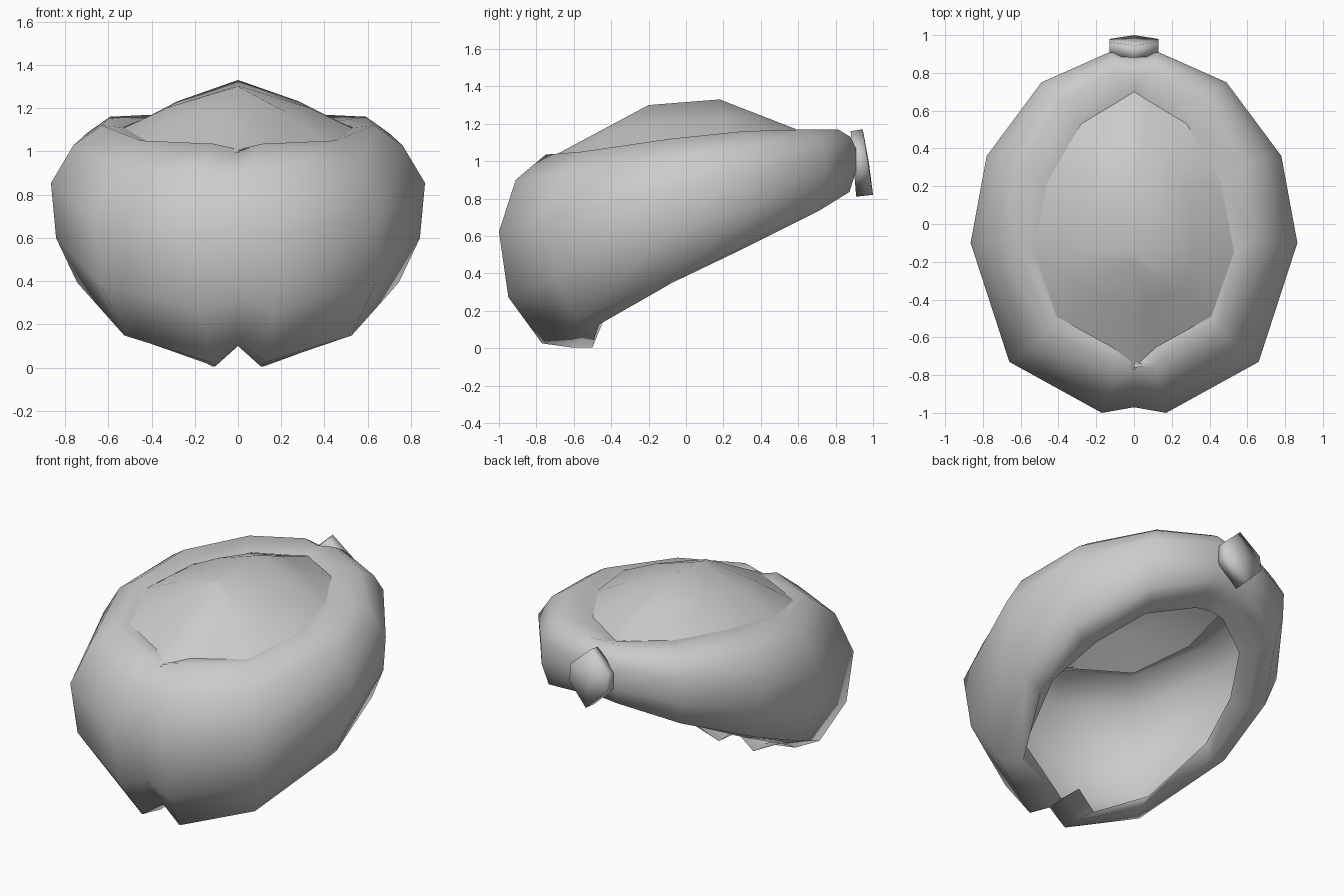
import bpy, bmesh

if "Cube" in bpy.data.objects:
    bpy.data.objects.remove(bpy.data.objects["Cube"])


def mirror_loop(half):
    """Close a half outline (front to back, +x side) into a full loop."""
    return half + [(-x, y, z) for x, y, z in half[-2:0:-1]]


def loft(name, loops, closed=False):
    bm = bmesh.new()
    rows = [[bm.verts.new(p) for p in loop] for loop in loops]
    n = len(rows[0])
    for a, b in zip(rows, rows[1:]):
        for i in range(n):
            j = (i + 1) % n
            bm.faces.new((a[i], a[j], b[j], b[i]))
    bmesh.ops.remove_doubles(bm, verts=bm.verts[:], dist=0.0005)
    if closed:
        bmesh.ops.recalc_face_normals(bm, faces=bm.faces[:])
    mesh = bpy.data.meshes.new(name)
    bm.to_mesh(mesh)
    bm.free()
    for p in mesh.polygons:
        p.use_smooth = True
    ob = bpy.data.objects.new(name, mesh)
    bpy.context.collection.objects.link(ob)
    return ob


# Shell: widest outline, with the lowest and highest level of each column
outline = [(0, -.97), (.17, -1), (.66, -.73), (.865, -.1),
           (.78, .36), (.49, .75), (.13, .91), (0, .89)]
low = [.10, .005, .12, .35, .52, .69, .80, .80]
high = [1.01, 1.035, 1.05, 1.12, 1.16, 1.17, 1.17, 1.16]

# Wall sections (scale, height fraction), blended from front to back,
# plus an extra narrowing of the sides
front = [(.62, 0), (.77, .02), (.95, .26), (1, .60), (.91, .87), (.75, 1)]
back = [(.86, 0), (.97, .10), (1, .40), (1, .72), (.97, .89), (.90, 1)]
narrow = [1, 1, 1, 1, .94, .89]

# Inner edges of the bottom and top openings
bottom_edge = [(0, -.49, .11), (.12, -.50, .005), (.46, -.42, .20),
               (.57, -.04, .42), (.50, .26, .56), (.35, .52, .69),
               (.10, .67, .755), (0, .69, .76)]
top_edge = [(0, -.76, 1.0), (.12, -.65, 1.03), (.41, -.49, 1.04),
            (.53, -.15, 1.11), (.46, .22, 1.14), (.28, .53, 1.14),
            (.08, .65, 1.13), (0, .70, 1.13)]

loops = [mirror_loop(bottom_edge)]
for (fs, fz), (bs, bz), w in zip(front, back, narrow):
    half = []
    for (x, y), lo, hi in zip(outline, low, high):
        t = (y + 1) / 2
        s, f = fs + (bs - fs) * t, fz + (bz - fz) * t
        half.append((x * s * w, y * s, lo + (hi - lo) * f))
    loops.append(mirror_loop(half))
loops.append(mirror_loop(top_edge))
loft("ring_shell", loops)

# Dome: rises from just under the top opening to a short ridge
edge, middle, ridge = [], [], []
for x, y, z in top_edge:
    ex, ey, ez = x * 1.02, y * 1.02, z - .008
    ry = max(-.2, min(.18, y))
    rz = 1.30 + .03 * (ry + .2) / .38
    edge.append((ex, ey, ez))
    middle.append((ex * .6, (ey + ry) / 2, (ez + rz) / 2))
    ridge.append((0, ry, rz))
loft("dome", [mirror_loop(edge), mirror_loop(middle), mirror_loop(ridge)])

# Back knob: six-sided tilted plate with a slightly raised outer face
knob_half = [(0, .81), (.13, .94), (.13, 1.04), (0, 1.16)]


def knob_loop(y_low, y_high, lift, s=1):
    pts = []
    for x, z in knob_half:
        z = .985 + (z - .985) * s
        y = y_low + (y_high - y_low) * (z - .81) / .35
        pts.append((x * s, y, z + lift))
    return mirror_loop(pts)


loft("back_knob", [knob_loop(.91, .88, 0, 0), knob_loop(.91, .88, 0),
                   knob_loop(1.0, .945, .01), knob_loop(1.0, .955, .01, 0)],
     closed=True)
